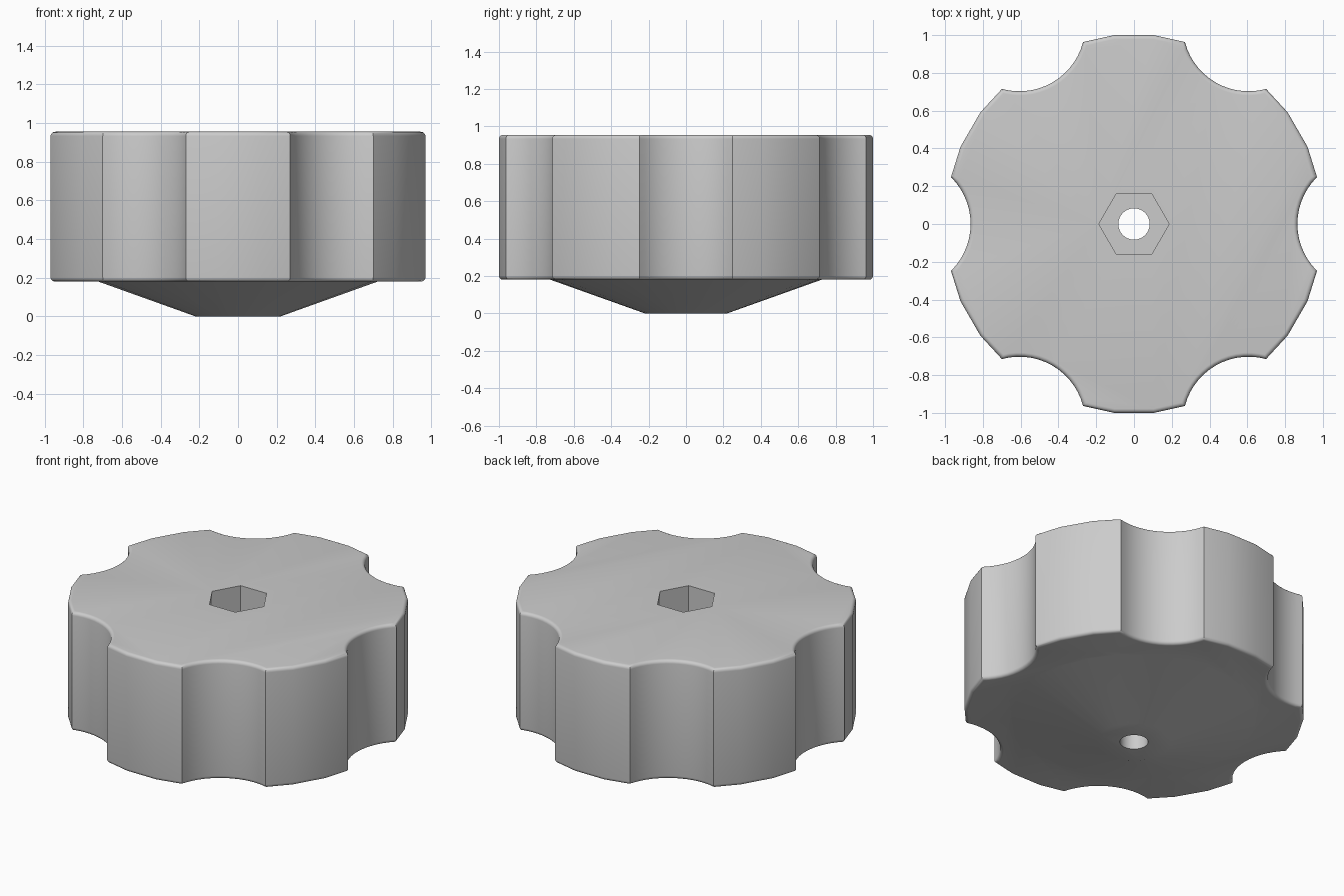
import bpy, bmesh
from math import sin, cos, pi, radians, degrees, atan2, acos
from mathutils import Vector

cube = bpy.data.objects.get("Cube")
if cube:
    bpy.data.objects.remove(cube, do_unlink=True)

BOTTOM, TOP = 0.18, 0.955
LOBES = 6

grey = bpy.data.materials.new("plain grey")
grey.use_nodes = True
COLOUR = (0.6, 0.6, 0.6, 1)
grey.diffuse_color = COLOUR
grey.node_tree.nodes["Principled BSDF"].inputs["Base Color"].default_value = COLOUR


def add_object(name, bm):
    bmesh.ops.recalc_face_normals(bm, faces=bm.faces)
    mesh = bpy.data.meshes.new(name)
    bm.to_mesh(mesh)
    bm.free()
    mesh.materials.append(grey)
    obj = bpy.data.objects.new(name, mesh)
    bpy.context.collection.objects.link(obj)
    return obj


def prism(points, z0, z1):
    bm = bmesh.new()
    face = bm.faces.new([bm.verts.new((x, y, z0)) for x, y in points])
    top = bmesh.ops.extrude_face_region(bm, geom=[face])["geom"]
    verts = [v for v in top if isinstance(v, bmesh.types.BMVert)]
    bmesh.ops.translate(bm, vec=(0, 0, z1 - z0), verts=verts)
    return bm


def ring(radius, sides, start=0.0):
    return [(radius * cos(start + 2 * pi * i / sides),
             radius * sin(start + 2 * pi * i / sides)) for i in range(sides)]


def knob_outline():
    """Six finger scallops separated by three-facet grip lobes."""
    radius, centre, rim, steps = 0.348, 1.213, 1.0055, 14
    corner = Vector((0.968, 0.249))
    half = atan2(corner.y, centre - corner.x)
    points = []
    for k in range(LOBES):
        turn = 2 * pi * k / LOBES
        sector = []
        for i in range(steps + 1):
            a = half * (2 * i / steps - 1)
            sector.append((centre - radius * cos(a), radius * sin(a)))
        for deg in (24, 36):
            sector.append((rim * cos(radians(deg)), rim * sin(radians(deg))))
        points += [(x * cos(turn) - y * sin(turn), x * sin(turn) + y * cos(turn))
                   for x, y in sector]
    return points


# Scalloped grip with softened top and bottom rims
bm = prism(knob_outline(), BOTTOM, TOP)
rims = [e for e in bm.edges if abs(e.verts[0].co.z - e.verts[1].co.z) < 1e-5]
bmesh.ops.bevel(bm, geom=rims, offset=0.022, segments=5, profile=0.5,
                affect='EDGES', clamp_overlap=True)
knob = add_object("knob", bm)

# Tapered underside, sunk into the grip
bm = prism(ring(0.22, 30, radians(6)), 0, BOTTOM)
for v in bm.verts:
    if v.co.z > 0.1:
        v.co.x *= 0.725 / 0.22
        v.co.y *= 0.725 / 0.22
cap = max(bm.faces, key=lambda f: f.calc_center_median().z)
grown = bmesh.ops.extrude_face_region(bm, geom=[cap])["geom"]
bmesh.ops.delete(bm, geom=[cap], context='FACES_ONLY')
bmesh.ops.translate(bm, vec=(0, 0, 0.15),
                    verts=[v for v in grown if isinstance(v, bmesh.types.BMVert)])
taper = add_object("taper_helper", bm)

# Hexagonal nut pocket and round bolt hole
pocket = add_object("nut_pocket_cutter", prism(ring(0.186, 6), TOP - 0.4, TOP + 0.2))
hole = add_object("bolt_hole_cutter", prism(ring(0.083, 40), -0.2, TOP + 0.3))

for helper, operation in ((taper, 'UNION'), (pocket, 'DIFFERENCE'), (hole, 'DIFFERENCE')):
    mod = knob.modifiers.new(helper.name, 'BOOLEAN')
    mod.object, mod.operation, mod.solver = helper, operation, 'EXACT'

bpy.context.view_layer.update()
result = bpy.data.meshes.new_from_object(
    knob.evaluated_get(bpy.context.evaluated_depsgraph_get()))
knob.modifiers.clear()
knob.data = result
for helper in (taper, pocket, hole):
    bpy.data.objects.remove(helper, do_unlink=True)

# Smooth scallops and rims; crisp facets on the lobes
bm = bmesh.new()
bm.from_mesh(result)
for f in bm.faces:
    f.smooth = True
for e in bm.edges:
    along = e.verts[1].co - e.verts[0].co
    upright = abs(along.z) > 0.3
    e.smooth = e.calc_face_angle(0) < radians(11 if upright else 30)
bm.to_mesh(result)
bm.free()
result.name = "knob"
